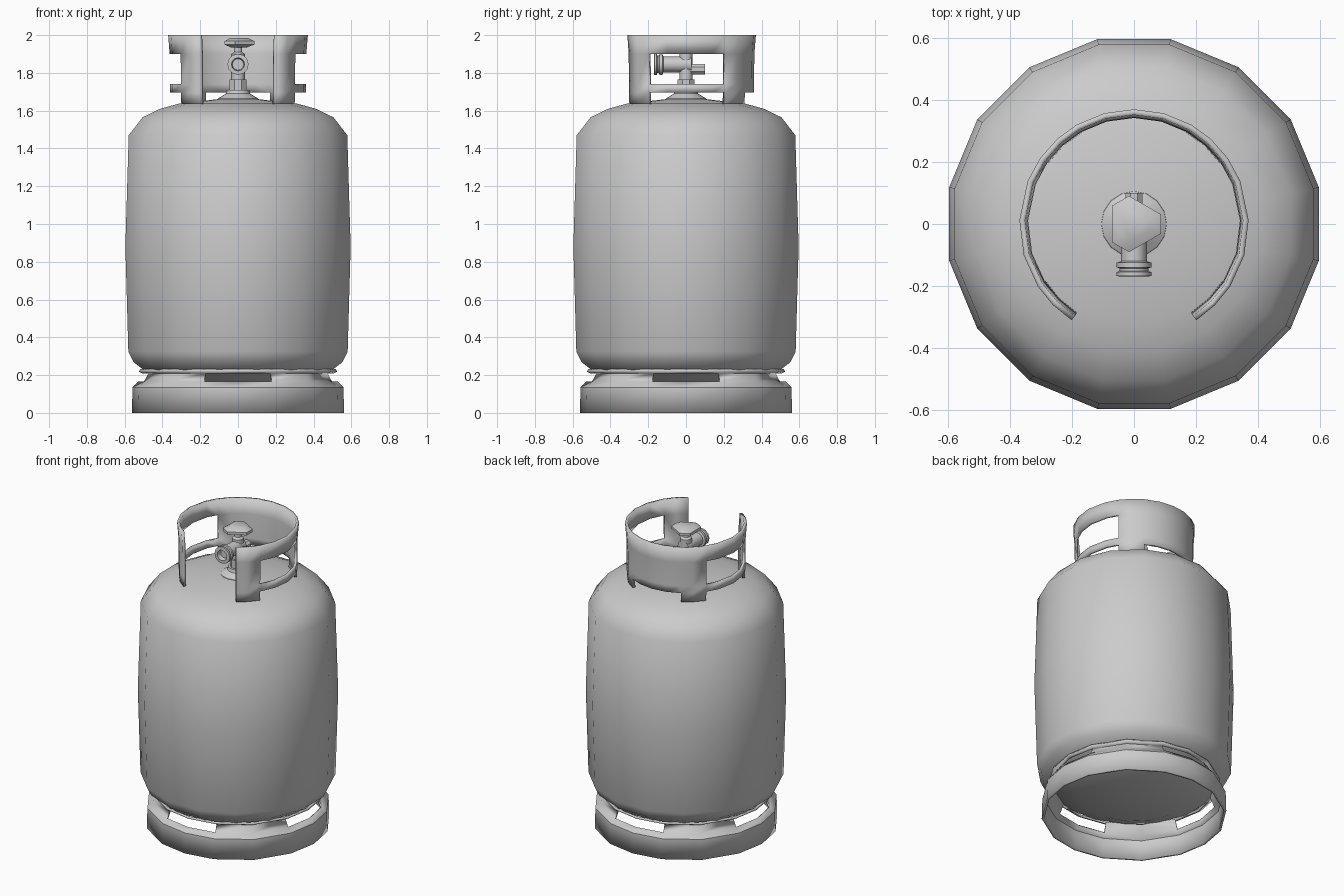
import bpy, bmesh, math
from mathutils import Matrix, Vector

if "Cube" in bpy.data.objects:
    bpy.data.objects.remove(bpy.data.objects["Cube"])

grey = bpy.data.materials.new("grey_steel")
grey.diffuse_color = (0.6, 0.6, 0.6, 1)
grey.use_nodes = True
grey.node_tree.nodes["Principled BSDF"].inputs["Base Color"].default_value = grey.diffuse_color


def finish(bm, name, angle=40):
    bmesh.ops.remove_doubles(bm, verts=bm.verts, dist=1e-5)
    bmesh.ops.recalc_face_normals(bm, faces=bm.faces)
    mesh = bpy.data.meshes.new(name)
    bm.to_mesh(mesh)
    bm.free()
    mesh.materials.append(grey)
    ob = bpy.data.objects.new(name, mesh)
    bpy.context.collection.objects.link(ob)
    bpy.ops.object.select_all(action='DESELECT')
    ob.select_set(True)
    bpy.context.view_layer.objects.active = ob
    bpy.ops.object.shade_smooth_by_angle(angle=math.radians(angle))
    return ob


def lathe(name, profile, sides, offset=0.0, matrix=Matrix(), angle=40):
    """Revolve (radius, height) points around z."""
    bm = bmesh.new()
    rings = []
    for r, z in profile:
        rings.append([bm.verts.new(matrix @ Vector((
            r * math.cos(math.radians(offset) + math.tau * i / sides),
            r * math.sin(math.radians(offset) + math.tau * i / sides), z)))
            for i in range(sides)])
    for a, b in zip(rings, rings[1:]):
        for i in range(sides):
            j = (i + 1) % sides
            bm.faces.new((a[i], a[j], b[j], b[i]))
    bm.faces.new(rings[0][::-1])
    bm.faces.new(rings[-1])
    return finish(bm, name, angle)


def shell(name, angles, profile, thickness, closed, skip):
    """Bent sheet: grid of angles by profile, with skipped cells left open."""
    bm = bmesh.new()
    grid = [[bm.verts.new((r * math.cos(math.radians(a)),
                           r * math.sin(math.radians(a)), z))
             for r, z in profile] for a in angles]
    n = len(angles)
    for i in range(n if closed else n - 1):
        j = (i + 1) % n
        mid = angles[i] + ((angles[j] - angles[i]) % 360) / 2
        for k in range(len(profile) - 1):
            if not skip(mid, k):
                bm.faces.new((grid[i][k], grid[j][k], grid[j][k + 1], grid[i][k + 1]))
    loose = [v for v in bm.verts if not v.link_faces]
    bmesh.ops.delete(bm, geom=loose, context='VERTS')
    ob = finish(bm, name)
    mod = ob.modifiers.new("sheet_thickness", 'SOLIDIFY')
    mod.thickness = thickness
    mod.offset = -1
    return ob


# Tank with rounded shoulders and a shallow domed base
lathe("tank", [(0.1, 0.13), (0.35, 0.155), (0.5, 0.22), (0.565, 0.27), (0.592, 0.325),
               (0.608, 0.88), (0.59, 1.47), (0.515, 1.565), (0.42, 1.61),
               (0.32, 1.637), (0.1, 1.662)], 16, 11.25, angle=60)

# Foot ring with four slots
foot_angles = [q * 90 + a for q in range(4) for a in (-20, 0, 20, 45)]
shell("foot_ring", foot_angles,
      [(0.562, 0), (0.558, 0.135), (0.53, 0.165), (0.505, 0.208), (0.525, 0.218)],
      0.015, True,
      lambda a, k: k == 2 and abs((a + 45) % 90 - 45) < 20)


# Guard collar: four legs, side windows, solid back panel, open front
def collar_gap(a, k):
    side = min(abs(a), abs(a - 180)) < 30
    back = 60 < a < 120
    leg = not side and not back
    if k == 0:
        return not leg
    return side and k == 2


shell("guard_collar",
      [-57, -45, -33, -16, 2, 22, 35, 48, 60, 75, 90, 105, 120, 132, 145, 158, 178, 196, 213, 225, 237],
      [(0.358, 1.635), (0.36, 1.695), (0.36, 1.74), (0.362, 1.9), (0.37, 2.0)],
      0.018, False, collar_gap)

# Valve stem with flange and neck nut
lathe("valve_flange", [(0.11, 1.64), (0.105, 1.665), (0.065, 1.69), (0.06, 1.71)], 16)
lathe("valve_nut", [(0.048, 1.70), (0.048, 1.765)], 8, 22.5)
lathe("valve_stem", [(0.036, 1.75), (0.036, 1.90), (0.022, 1.91), (0.022, 1.95)], 10)

# Outlet pointing forwards and relief plug pointing backwards
forward = Matrix.Translation((0, 0, 1.845)) @ Matrix.Rotation(math.radians(90), 4, 'X')
lathe("outlet", [(0.042, -0.03), (0.042, 0.12), (0.056, 0.125), (0.056, 0.14), (0.046, 0.143),
                 (0.046, 0.152), (0.056, 0.155), (0.056, 0.168), (0.035, 0.17),
                 (0.03, 0.14)], 12, matrix=forward)
backward = Matrix.Translation((0, 0, 1.82)) @ Matrix.Rotation(math.radians(-90), 4, 'X')
lathe("relief_plug", [(0.03, 0), (0.03, 0.1)], 8, 22.5, backward)

# Three-lobed hand wheel
bm = bmesh.new()
rings = []
for scale, z in ((0.55, 1.935), (1, 1.95), (1, 1.968), (0.6, 1.985)):
    ring = []
    for lobe in range(3):
        for d in (-20, 20):
            a = math.radians(lobe * 120 + d)
            ring.append(bm.verts.new((0.092 * scale * math.cos(a),
                                      0.092 * scale * math.sin(a), z)))
    rings.append(ring)
for a, b in zip(rings, rings[1:]):
    for i in range(6):
        j = (i + 1) % 6
        bm.faces.new((a[i], a[j], b[j], b[i]))
bm.faces.new(rings[0][::-1])
bm.faces.new(rings[-1])
finish(bm, "hand_wheel")
